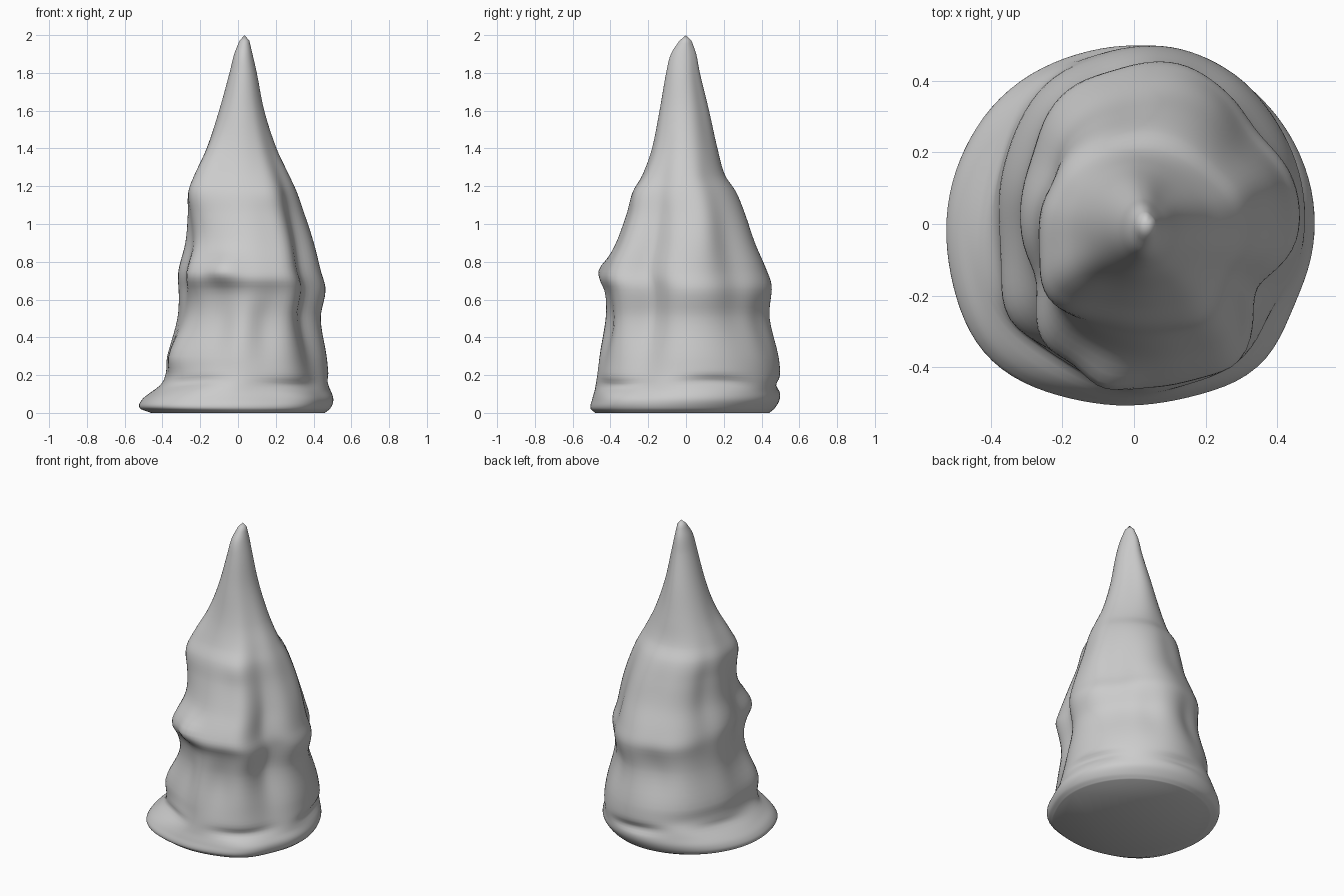
import bpy, bmesh, math

# Silhouette profile: height, left x, right x, front y, back y
PROFILE = [
    (0.00, -0.46, 0.46, -0.48, 0.44), (0.025, -0.52, 0.49, -0.505, 0.47),
    (0.07, -0.51, 0.505, -0.495, 0.495), (0.12, -0.46, 0.49, -0.48, 0.50),
    (0.20, -0.39, 0.48, -0.465, 0.50), (0.30, -0.38, 0.47, -0.45, 0.49),
    (0.50, -0.33, 0.44, -0.42, 0.445), (0.65, -0.32, 0.465, -0.425, 0.45),
    (0.75, -0.32, 0.44, -0.44, 0.43), (0.90, -0.28, 0.40, -0.37, 0.37),
    (1.05, -0.265, 0.35, -0.315, 0.32), (1.17, -0.26, 0.31, -0.28, 0.27),
    (1.26, -0.225, 0.27, -0.23, 0.21), (1.40, -0.165, 0.205, -0.18, 0.17),
    (1.60, -0.10, 0.14, -0.14, 0.125), (1.80, -0.045, 0.10, -0.105, 0.075),
    (1.90, -0.02, 0.077, -0.08, 0.055), (1.97, 0.008, 0.06, -0.035, 0.03),
]

# Cloth folds: angle, angular width, height, vertical spread, push in or out
FOLDS = [
    (329, 11, 0.65, 0.33, -0.075), (303, 8, 0.75, 0.35, 0.018),
    (213, 10, 0.30, 0.10, 0.045), (218, 15, 1.20, 0.16, 0.05),
    (249, 9, 0.76, 0.05, 0.045), (270, 35, 0.70, 0.035, 0.015),
    (223, 9, 0.74, 0.09, 0.04), (201, 8, 0.75, 0.20, -0.025),
    (246, 9, 0.48, 0.12, -0.025), (284, 8, 0.45, 0.12, -0.022),
    (266, 7, 0.40, 0.16, 0.012), (315, 14, 0.06, 0.07, 0.03),
    (225, 16, 0.05, 0.06, 0.03), (40, 14, 0.70, 0.25, -0.045),
    (18, 9, 1.00, 0.18, 0.015), (65, 9, 0.50, 0.14, -0.02),
    (132, 14, 0.45, 0.30, 0.02), (110, 9, 0.50, 0.13, -0.02),
    (155, 9, 0.90, 0.20, -0.02), (185, 9, 0.50, 0.16, -0.015),
    (100, 10, 1.00, 0.15, -0.012), (120, 30, 0.68, 0.04, 0.012),
    (52, 22, 1.50, 0.25, -0.018), (300, 14, 1.17, 0.06, 0.015),
]
SEGMENTS, STEPS = 96, 5


def spline(i, t):
    """Smooth in-between row of the profile."""
    a, b, c, d = (PROFILE[min(max(i + k, 0), len(PROFILE) - 1)] for k in (-1, 0, 1, 2))
    h = c[0] - b[0]
    row = [b[0] + h * t]
    for k in range(1, 5):
        m0 = (c[k] - a[k]) / (c[0] - a[0]) * h
        m1 = (d[k] - b[k]) / (d[0] - b[0]) * h
        row.append((2*t**3 - 3*t*t + 1) * b[k] + (t**3 - 2*t*t + t) * m0
                   + (3*t*t - 2*t**3) * c[k] + (t**3 - t*t) * m1)
    return row


def fold(deg, z):
    """Total push of all cloth folds at one spot."""
    # shallow crease above the hem, broken up around the body
    total = -0.012 * math.exp(-((z - 0.155) / 0.03) ** 2) * (1 + math.sin(math.radians(deg * 5)))
    for angle, width, height, spread, amount in FOLDS:
        da = ((deg - angle + 180) % 360 - 180) / width
        dz = (z - height) / spread
        total += amount * math.exp(-0.5 * (da * da + dz * dz))
    return total


# Draped cone body
rows = [spline(i, s / STEPS) for i in range(len(PROFILE) - 1) for s in range(STEPS)]
rows.append(PROFILE[-1])
bm = bmesh.new()
rings = []
for z, left, right, front, back in rows:
    ring = []
    for s in range(SEGMENTS):
        a = math.tau * s / SEGMENTS
        push = fold(math.degrees(a), z)
        # lower hem wanders gently up and down
        lift = 0.012 * math.sin(3 * a + 1) * math.exp(-((z - 0.16) / 0.07) ** 2)
        ring.append(bm.verts.new((
            (left + right) / 2 + math.cos(a) * ((right - left) / 2 + push),
            (front + back) / 2 + math.sin(a) * ((back - front) / 2 + push), z + lift)))
    rings.append(ring)
for v in rings[0]:
    v.co.z = 0
for low, high in zip(rings, rings[1:]):
    for s in range(SEGMENTS):
        n = (s + 1) % SEGMENTS
        bm.faces.new((low[s], low[n], high[n], high[s]))

# Rounded tip and flat underside
tip = bm.verts.new((0.035, 0, 2.0))
for s in range(SEGMENTS):
    bm.faces.new((rings[-1][s], rings[-1][(s + 1) % SEGMENTS], tip))
bm.faces.new(rings[0][::-1])
bmesh.ops.recalc_face_normals(bm, faces=bm.faces)

mesh = bpy.data.meshes.new("draped_cone")
bm.to_mesh(mesh)
bm.free()
body = bpy.data.objects.new("draped_cone", mesh)
bpy.context.collection.objects.link(body)
bpy.context.view_layer.objects.active = body
body.select_set(True)
bpy.ops.object.shade_smooth_by_angle(angle=math.radians(50))
